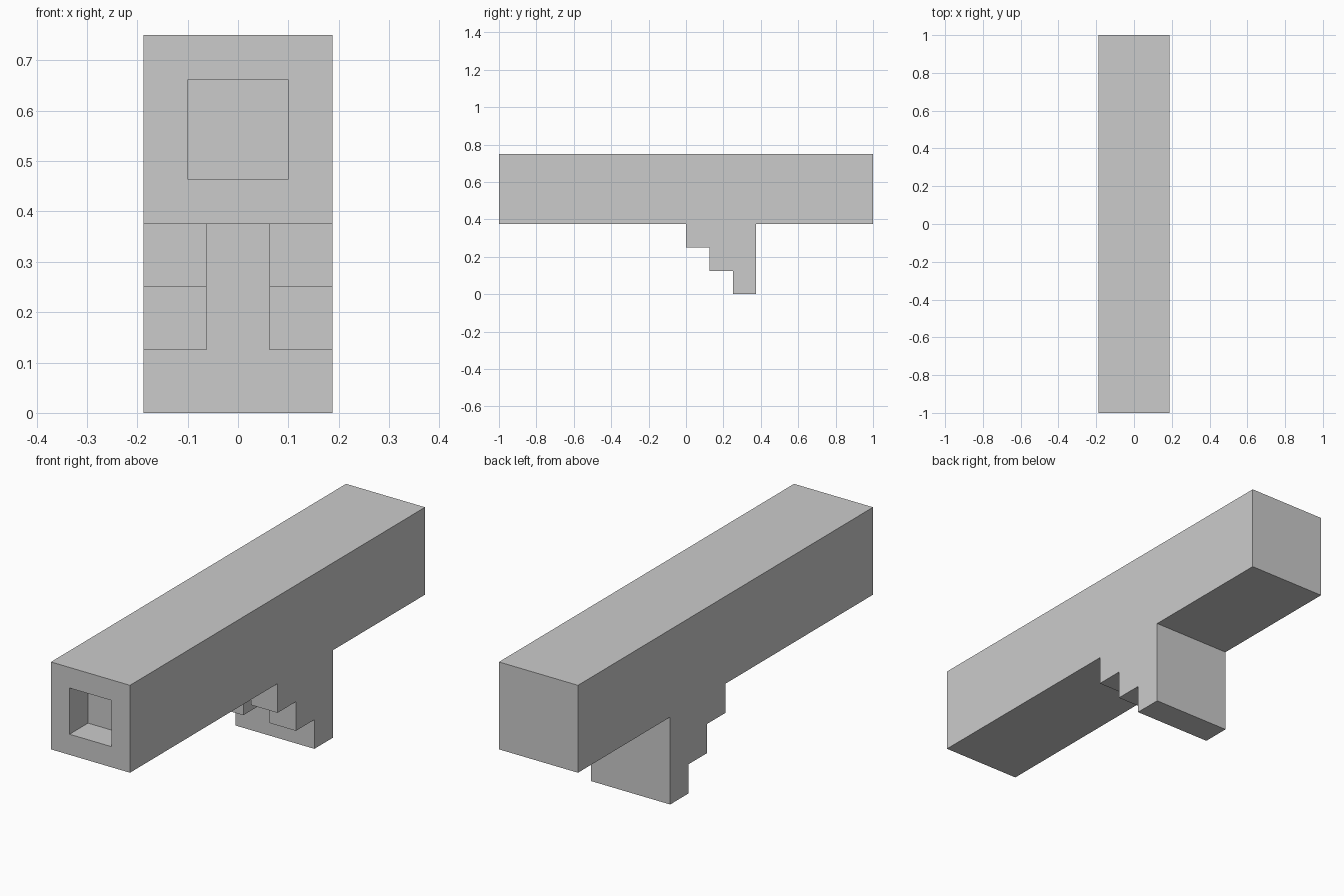
import bpy, bmesh

if "Cube" in bpy.data.objects:
    bpy.data.objects.remove(bpy.data.objects["Cube"])

U = 0.125  # the model sits on a 1/8 unit grid


def add_object(name, bm):
    bmesh.ops.recalc_face_normals(bm, faces=bm.faces)
    mesh = bpy.data.meshes.new(name)
    bm.to_mesh(mesh)
    bm.free()
    obj = bpy.data.objects.new(name, mesh)
    bpy.context.collection.objects.link(obj)
    return obj


def box_bm(lo, hi):
    bm = bmesh.new()
    bmesh.ops.create_cube(bm, size=1)
    for v in bm.verts:
        v.co = [(a + b) / 2 + c * (b - a) for a, b, c in zip(lo, hi, v.co)]
    return bm


# Barrel: square beam with a shallow square bore in the front end
bm = box_bm((-1.5 * U, -1, 3 * U), (1.5 * U, 1, 6 * U))
bm.normal_update()
front = min(bm.faces, key=lambda f: f.calc_center_median().y)
bmesh.ops.inset_region(bm, faces=[front], thickness=U)
bore = bmesh.ops.extrude_face_region(bm, geom=[front])
bmesh.ops.delete(bm, geom=[front], context='FACES')
bmesh.ops.translate(bm, vec=(0, U, 0),
                    verts=[g for g in bore['geom'] if isinstance(g, bmesh.types.BMVert)])
add_object("barrel", bm)

# Grip: stepped side profile extruded across the full width
profile = [(0, 3), (0, 2), (1, 2), (1, 1), (2, 1), (2, 0), (3, 0), (3, 3)]
bm = bmesh.new()
face = bm.faces.new([bm.verts.new((-1.5 * U, y * U, z * U)) for y, z in profile])
ext = bmesh.ops.extrude_face_region(bm, geom=[face])
bmesh.ops.translate(bm, vec=(3 * U, 0, 0),
                    verts=[g for g in ext['geom'] if isinstance(g, bmesh.types.BMVert)])
grip = add_object("stepped_grip", bm)

# Slot through the middle of the steps
slot = add_object("slot_cutter", box_bm((-U / 2, -U, U / 2), (U / 2, 2 * U, 4 * U)))
slot.hide_render = True
slot.hide_set(True)
cut = grip.modifiers.new("slot", 'BOOLEAN')
cut.operation = 'DIFFERENCE'
cut.solver = 'EXACT'
cut.object = slot
